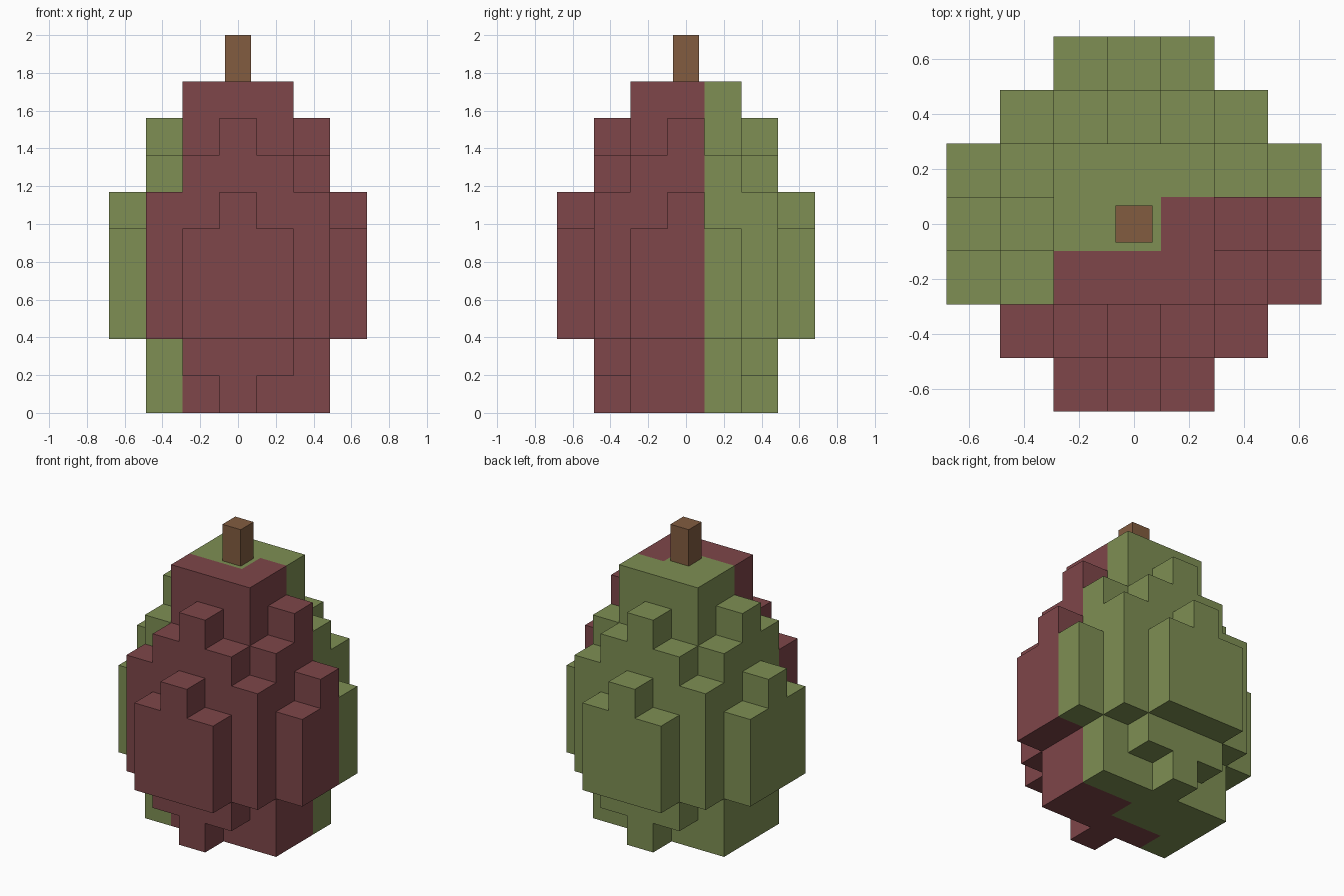
import bpy, bmesh
from mathutils import Vector

if "Cube" in bpy.data.objects:
    bpy.data.objects.remove(bpy.data.objects["Cube"])

S = 0.195      # block size


def material(name, rgb):
    m = bpy.data.materials.new(name)
    m.diffuse_color = (*rgb, 1)
    m.use_nodes = True
    m.node_tree.nodes["Principled BSDF"].inputs["Base Color"].default_value = m.diffuse_color
    return m


red = material("dull_red", (0.209, 0.061, 0.067))
green = material("olive_green", (0.209, 0.275, 0.087))
brown = material("stem_brown", (0.223, 0.107, 0.051))

# Centred boxes of blocks: x reach, y reach, first layer, end layer
BOXES = [
    (1, 1, 0, 9),                              # core
    (2, 1, 0, 2), (1, 2, 1, 2), (0, 2, 0, 1),  # base
    (2, 2, 2, 6),                              # belly
    (3, 1, 2, 5), (1, 3, 2, 5),                # side plates
    (3, 0, 5, 6), (0, 3, 5, 6),                # plate tips
    (2, 1, 6, 7), (1, 2, 6, 7),                # shoulders
    (2, 0, 7, 8), (0, 2, 7, 8),                # shoulder tips
]
cells = {(x, y, z)
         for rx, ry, z0, z1 in BOXES
         for x in range(-rx, rx + 1)
         for y in range(-ry, ry + 1)
         for z in range(z0, z1)}


def is_red(x, y):
    """Ripe side: the front, stepping back towards the right."""
    return y <= -2 or (y == -1 and x >= -1) or (y == 0 and x >= 1)


# Fruit body: outer faces of all blocks, coloured by column
bm = bmesh.new()
for c in cells:
    centre = Vector((c[0], c[1], c[2] + 0.5))
    for axis in range(3):
        for sign in (-1, 1):
            n = Vector((0, 0, 0))
            n[axis] = sign
            if tuple(int(a + b) for a, b in zip(c, n)) in cells:
                continue
            u = Vector((0, 0, 0))
            u[(axis + 1) % 3] = 0.5
            v = n.cross(u)
            mid = centre + n / 2
            f = bm.faces.new([bm.verts.new((mid + a * u + b * v) * S)
                              for a, b in ((-1, -1), (1, -1), (1, 1), (-1, 1))])
            f.material_index = 0 if is_red(c[0], c[1]) else 1
bmesh.ops.remove_doubles(bm, verts=bm.verts, dist=0.001)
bmesh.ops.dissolve_limit(bm, angle_limit=0.01, verts=bm.verts, edges=bm.edges,
                         delimit={'MATERIAL'})
mesh = bpy.data.meshes.new("fruit_body")
bm.to_mesh(mesh)
bm.free()
mesh.materials.append(red)
mesh.materials.append(green)
bpy.context.collection.objects.link(bpy.data.objects.new("fruit_body", mesh))

# Stem
z0, z1 = 9 * S, 2.0
bpy.ops.mesh.primitive_cube_add(size=1, location=(0, 0, (z0 + z1) / 2))
stem = bpy.context.object
stem.name = "stem"
stem.scale = (0.136, 0.136, z1 - z0)
stem.data.materials.append(brown)
